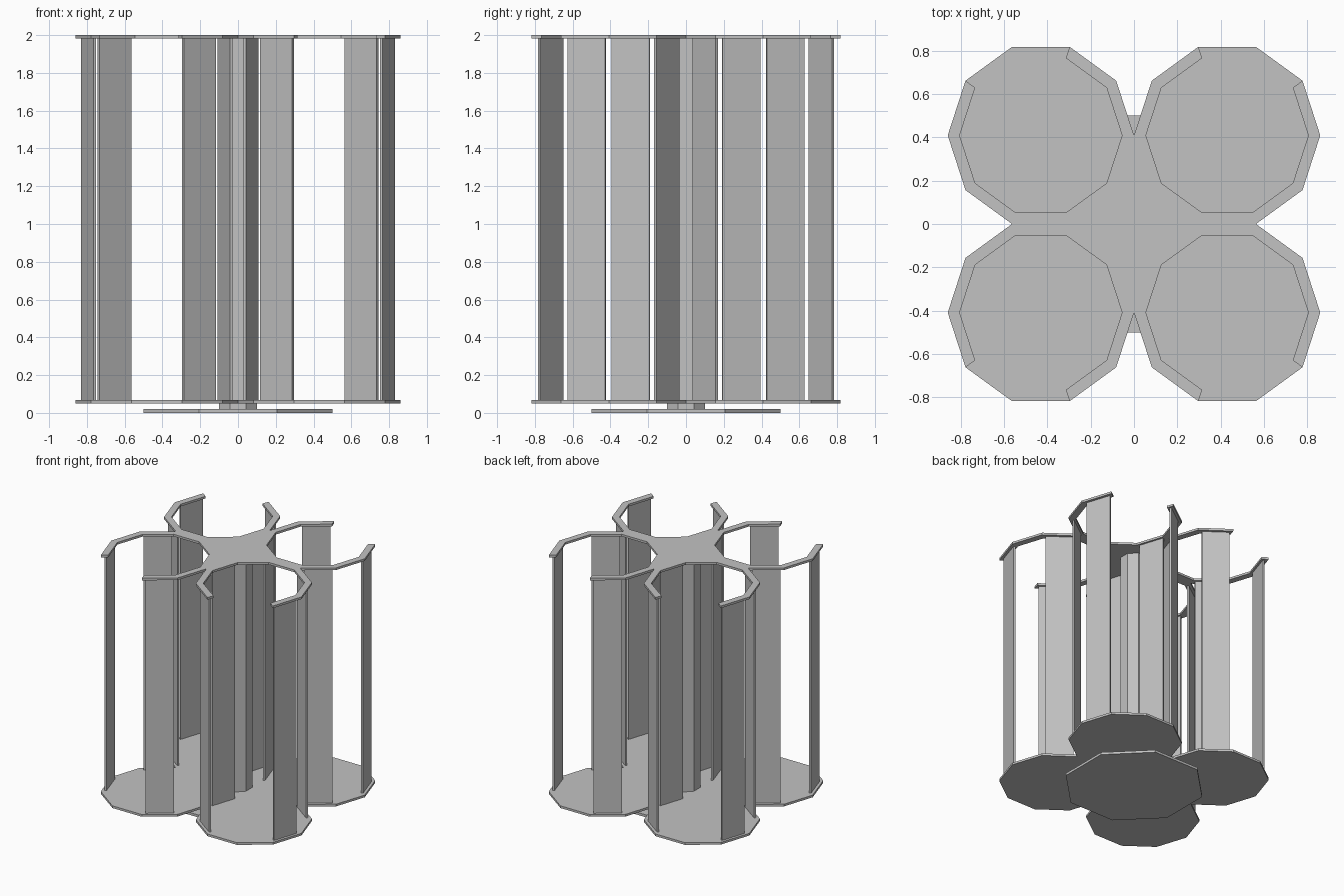
import bpy
import bmesh
from math import cos, sin, pi, radians
from mathutils import Matrix, Vector

if "Cube" in bpy.data.objects:
    bpy.data.objects.remove(bpy.data.objects["Cube"], do_unlink=True)

R = 0.43                        # bay outer radius
R_IN = 0.375                    # inner radius of the open top ring
CX, CY = R, R * sin(radians(72))
APOTHEM = 0.38                  # bay centre to panel middle
PLATE = 0.018
FLOOR_Z = 0.05
TOP_Z = 2.0 - PLATE

grey = bpy.data.materials.new("light grey")
grey.use_nodes = True
colour = (0.54, 0.54, 0.54, 1)
grey.diffuse_color = colour
grey.node_tree.nodes["Principled BSDF"].inputs["Base Color"].default_value = colour


def finish(name, bm):
    bmesh.ops.recalc_face_normals(bm, faces=bm.faces)
    mesh = bpy.data.meshes.new(name)
    bm.to_mesh(mesh)
    bm.free()
    mesh.materials.append(grey)
    obj = bpy.data.objects.new(name, mesh)
    bpy.context.collection.objects.link(obj)
    return obj


def prism(name, outline, z0, z1):
    """Extrude a flat outline from z0 up to z1."""
    bm = bmesh.new()
    face = bm.faces.new([bm.verts.new((x, y, z0)) for x, y in outline])
    new = bmesh.ops.extrude_face_region(bm, geom=[face], use_keep_orig=True)["geom"]
    verts = [v for v in new if isinstance(v, bmesh.types.BMVert)]
    bmesh.ops.translate(bm, verts=verts, vec=(0, 0, z1 - z0))
    return finish(name, bm)


def corner(i, r=R):
    """Corner i of the ten-sided bay in the +x +y quarter."""
    a = i * pi / 5
    return CX + r * cos(a), CY + r * sin(a)


def four_way(path):
    """Mirror a quarter path into one closed outline."""
    outline = []
    for sx, sy in ((1, 1), (-1, 1), (-1, -1), (1, -1)):
        part = [(sx * x, sy * y) for x, y in path]
        if sx * sy < 0:
            part.reverse()
        outline += part[:-1]
    return outline


def octagon(apothem):
    r = apothem / cos(pi / 8)
    return [(r * cos((k + 0.5) * pi / 4), r * sin((k + 0.5) * pi / 4))
            for k in range(8)]


# Base and central post
prism("base_foot", octagon(0.5), 0, 0.02)
prism("central_post", octagon(0.1), 0.02, TOP_Z)

# Four-lobed floor plate
floor = four_way([corner(i) for i in range(-2, 6)])
prism("floor_plate", floor, FLOOR_Z, FLOOR_Z + PLATE)

# Top plate with four open rings
ring = [corner(i) for i in range(-2, 2)]
ring += [corner(i, R_IN) for i in range(1, -8, -1)]
ring += [corner(i) for i in range(3, 6)]
prism("top_plate", four_way(ring), TOP_Z, 2.0)

# Upright panels on alternate sides of each bay
z0 = FLOOR_Z + PLATE
for sx, x_name in ((1, "left"), (-1, "right")):
    for sy, y_name in ((1, "back"), (-1, "front")):
        bm = bmesh.new()
        for side in (0, 3, 5, 8):
            a = (side + 0.5) * pi / 5
            mid = Vector((CX + APOTHEM * cos(a), CY + APOTHEM * sin(a), (z0 + TOP_Z) / 2))
            size = Matrix.Diagonal((0.015, 0.21, TOP_Z - z0, 1))
            place = Matrix.Translation(mid) @ Matrix.Rotation(a, 4, "Z") @ size
            bmesh.ops.create_cube(bm, size=1, matrix=Matrix.Diagonal((sx, sy, 1, 1)) @ place)
        finish(f"{y_name}_{x_name}_panels", bm)
